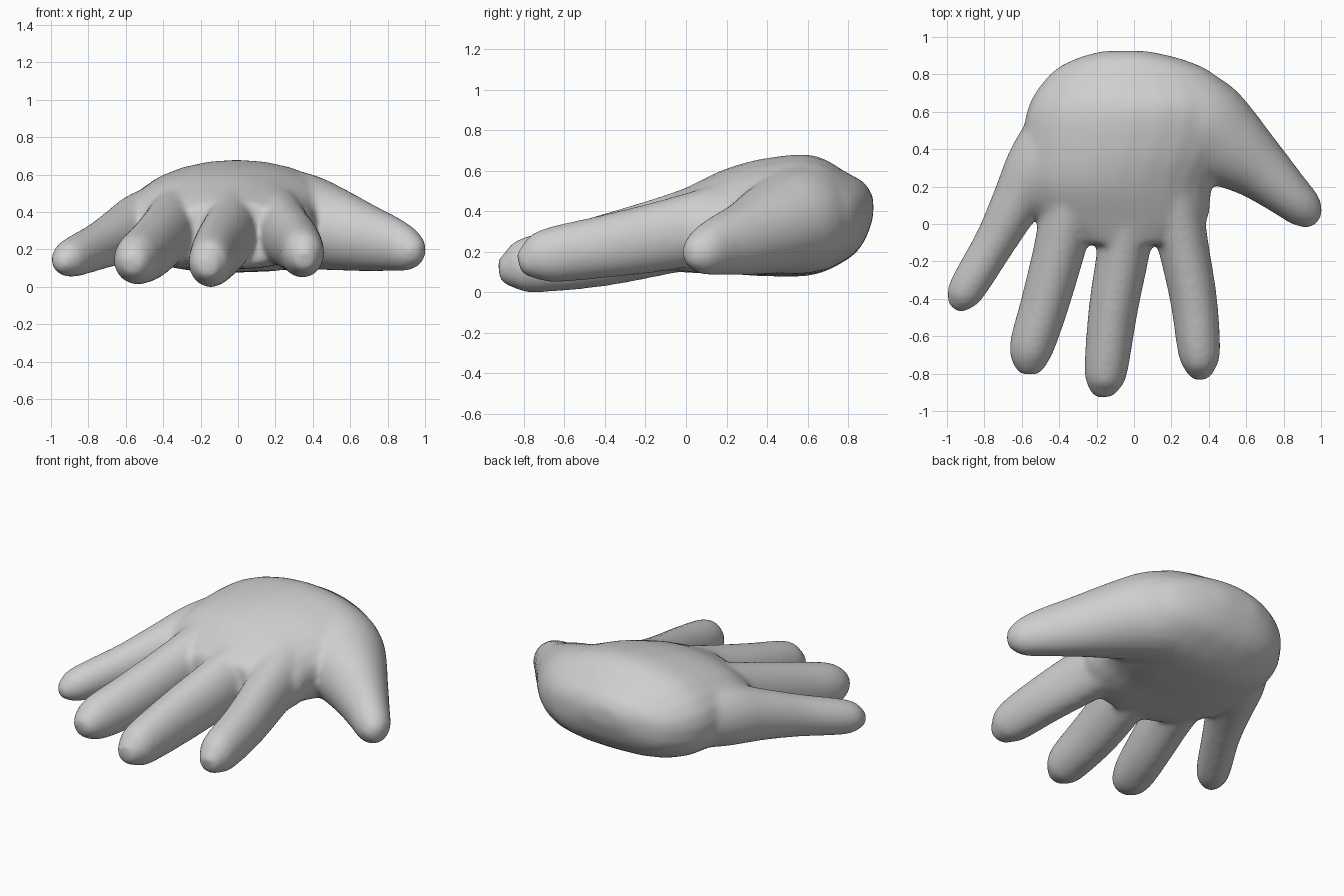
import bpy, bmesh, math
from mathutils import Vector

cube = bpy.data.objects.get("Cube")
if cube:
    bpy.data.objects.remove(cube, do_unlink=True)

skin = bpy.data.materials.new("plain grey")
skin.use_nodes = True
GREY = (0.62, 0.62, 0.62, 1)
skin.diffuse_color = GREY
skin.node_tree.nodes["Principled BSDF"].inputs["Base Color"].default_value = GREY

SIDES = 24
STEPS = 5


def rounded(stations):
    """Fill in a smooth curve through the stations."""
    pts = [Vector(s) for s in stations]
    out = []
    for i in range(len(pts) - 1):
        a, b, c, d = pts[max(i - 1, 0)], pts[i], pts[i + 1], pts[min(i + 2, len(pts) - 1)]
        for k in range(STEPS):
            t = k / STEPS
            out.append(b + (c - a) * (0.5 * t) + (a * 2 - b * 5 + c * 4 - d) * (0.5 * t * t)
                       + (b * 3 - a - c * 3 + d) * (0.5 * t ** 3))
    return out + [pts[-1]]


def loft(bm, stations, under=2.0, straight=False):
    """Closed tube; each station is x, y, z, half width, half height.
    A larger 'under' gives a flatter underside."""
    st = rounded(stations)
    rings = []
    for i, s in enumerate(st):
        p = Vector(s[:3])
        ahead = Vector(st[min(i + 1, len(st) - 1)][:3]) - Vector(st[max(i - 1, 0)][:3])
        if straight:
            ahead = Vector((0, -1, 0))
        side = ahead.cross(Vector((0, 0, 1))).normalized()
        up = side.cross(ahead).normalized()
        ring = []
        for k in range(SIDES):
            a = math.tau * k / SIDES
            c, d = math.cos(a), math.sin(a)
            e = 2 / under if d < 0 else 1
            u = math.copysign(abs(c) ** e, c) * s[3]
            v = math.copysign(abs(d) ** e, d) * s[4]
            ring.append(bm.verts.new(p + side * u + up * v))
        rings.append(ring)
    faces = [bm.faces.new(rings[0]), bm.faces.new(rings[-1])]
    for r, q in zip(rings, rings[1:]):
        for k in range(SIDES):
            n = (k + 1) % SIDES
            faces.append(bm.faces.new((r[k], r[n], q[n], q[k])))
    bmesh.ops.recalc_face_normals(bm, faces=faces)


bm = bmesh.new()

# Palm, from the rounded wrist end to the knuckles, flatter underneath
loft(bm, [(-0.05, 0.925, 0.42, 0.12, 0.05), (-0.03, 0.88, 0.395, 0.29, 0.145),
          (-0.01, 0.80, 0.375, 0.44, 0.212), (0.0, 0.63, 0.38, 0.565, 0.295),
          (-0.04, 0.40, 0.37, 0.56, 0.292), (-0.09, 0.20, 0.35, 0.51, 0.26),
          (-0.06, 0.02, 0.31, 0.45, 0.215), (-0.04, -0.11, 0.285, 0.28, 0.175)],
     under=2.7, straight=True)

# Little finger, its root buried in the side of the palm
loft(bm, [(-0.32, 0.60, 0.37, 0.18, 0.20), (-0.50, 0.34, 0.325, 0.172, 0.19),
          (-0.625, 0.12, 0.275, 0.137, 0.155),
          (-0.74, -0.09, 0.22, 0.112, 0.128), (-0.89, -0.34, 0.155, 0.10, 0.105),
          (-0.935, -0.415, 0.135, 0.073, 0.073), (-0.96, -0.455, 0.13, 0.035, 0.035)])

# Ring finger
loft(bm, [(-0.32, 0.22, 0.35, 0.16, 0.20), (-0.39, -0.10, 0.28, 0.14, 0.175),
          (-0.475, -0.42, 0.195, 0.13, 0.162), (-0.545, -0.65, 0.148, 0.12, 0.138),
          (-0.56, -0.75, 0.13, 0.09, 0.095), (-0.565, -0.80, 0.12, 0.05, 0.05)])

# Middle finger
loft(bm, [(-0.02, 0.22, 0.37, 0.16, 0.21), (-0.05, -0.10, 0.28, 0.143, 0.192),
          (-0.11, -0.45, 0.195, 0.132, 0.173), (-0.15, -0.78, 0.133, 0.116, 0.138),
          (-0.16, -0.87, 0.115, 0.088, 0.095), (-0.16, -0.925, 0.11, 0.05, 0.05)])

# Index finger
loft(bm, [(0.20, 0.20, 0.35, 0.16, 0.19), (0.26, -0.10, 0.28, 0.137, 0.175),
          (0.318, -0.40, 0.225, 0.126, 0.156), (0.348, -0.68, 0.18, 0.114, 0.135),
          (0.353, -0.77, 0.155, 0.085, 0.095), (0.355, -0.825, 0.14, 0.05, 0.05)])

# Thumb, flowing out of the palm from a broad buried root
loft(bm, [(0.12, 0.62, 0.375, 0.26, 0.27), (0.32, 0.55, 0.35, 0.27, 0.265),
          (0.48, 0.435, 0.315, 0.24, 0.23),
          (0.655, 0.305, 0.268, 0.175, 0.188), (0.81, 0.17, 0.23, 0.13, 0.15),
          (0.905, 0.085, 0.20, 0.107, 0.118), (0.955, 0.042, 0.19, 0.077, 0.082),
          (0.985, 0.02, 0.185, 0.037, 0.042)])

mesh = bpy.data.meshes.new("hand")
bm.to_mesh(mesh)
bm.free()
mesh.materials.append(skin)
hand = bpy.data.objects.new("hand", mesh)
bpy.context.collection.objects.link(hand)

# Fuse the parts into one skin and soften the joins
fuse = hand.modifiers.new("fuse", 'REMESH')
fuse.mode = 'VOXEL'
fuse.voxel_size = 0.016
fuse.use_smooth_shade = True
soften = hand.modifiers.new("soften", 'SMOOTH')
soften.factor = 0.5
soften.iterations = 16
